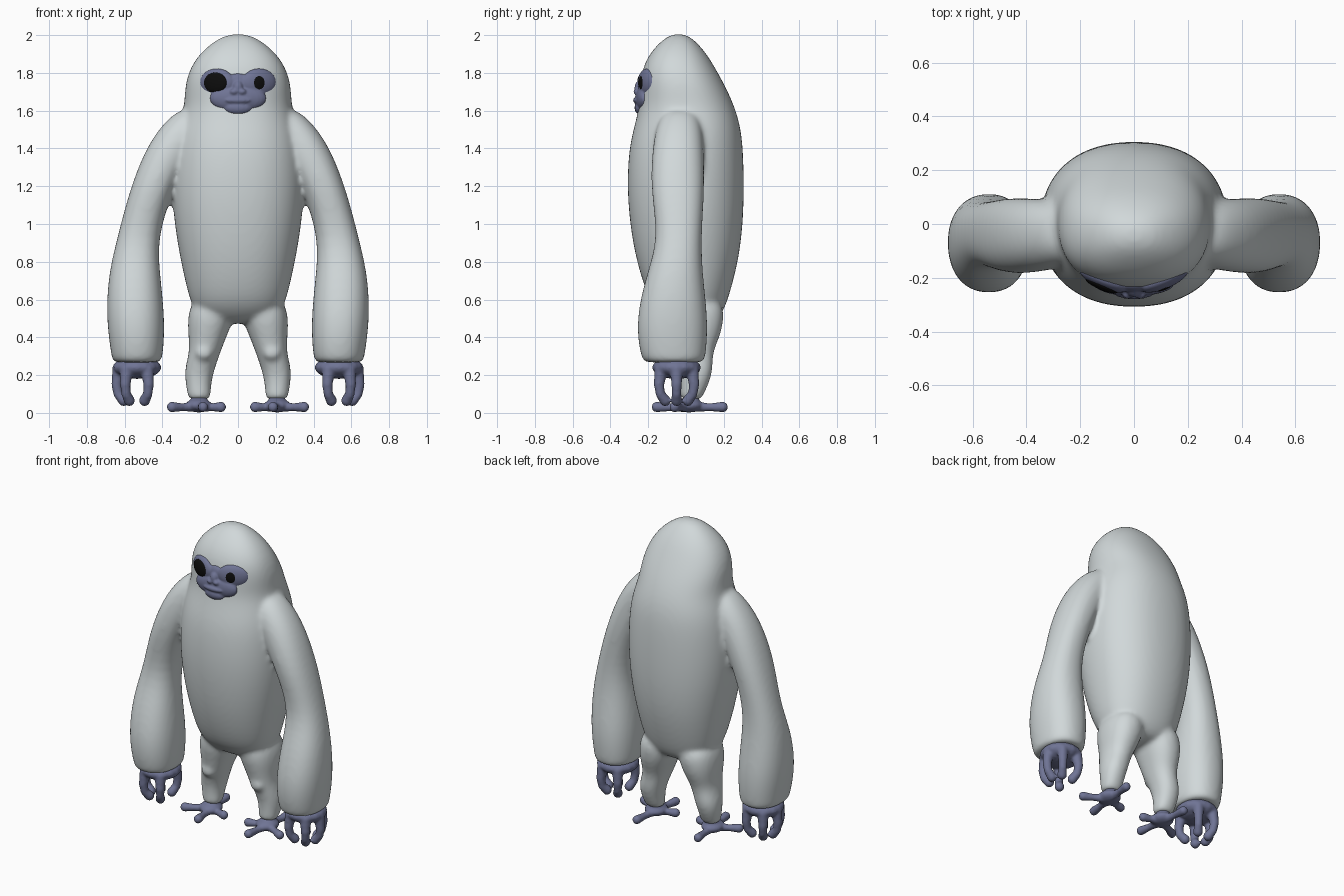
import bpy, bmesh, math
from mathutils import Vector, Matrix

cube = bpy.data.objects.get("Cube")
if cube:
    bpy.data.objects.remove(cube, do_unlink=True)


def material(name, rgb):
    m = bpy.data.materials.new(name)
    m.use_nodes = True
    m.diffuse_color = (*rgb, 1)
    bsdf = m.node_tree.nodes["Principled BSDF"]
    bsdf.inputs["Base Color"].default_value = (*rgb, 1)
    bsdf.inputs["Roughness"].default_value = 0.8
    return m


FUR = material("pale_grey_fur", (0.64, 0.69, 0.70))
SKIN = material("slate_blue_skin", (0.16, 0.175, 0.30))
BLACK = material("eye_black", (0.004, 0.004, 0.004))


def loft(bm, rings, side=1, n=24, power=2.25):
    """Stack of rounded horizontal rings: (z, centre x, half width, front y, back y)."""
    loops = []
    for z, cx, rx, y0, y1 in rings:
        loop = []
        for i in range(n):
            a = math.tau * i / n
            c, s = math.cos(a), math.sin(a)
            px = math.copysign(abs(c) ** (2 / power), c) * rx
            py = math.copysign(abs(s) ** (2 / power), s) * (y1 - y0) / 2
            loop.append(bm.verts.new((side * (cx + px), (y0 + y1) / 2 + py, z)))
        loops.append(loop)
    for a, b in zip(loops, loops[1:]):
        for i in range(n):
            j = (i + 1) % n
            bm.faces.new((a[i], a[j], b[j], b[i]))
    bm.faces.new(loops[0])
    bm.faces.new(loops[-1])


def blob(bm, centre, radii, turn=0, seg=16):
    m = (Matrix.Translation(centre) @ Matrix.Rotation(turn, 4, "Z")
         @ Matrix.Diagonal((*radii, 1)))
    bmesh.ops.create_uvsphere(bm, u_segments=seg, v_segments=seg // 2 + 2, radius=1, matrix=m)


def digit(bm, points):
    """Chain of close balls along a path of (x, y, z, radius)."""
    for a, b in zip(points, points[1:]):
        a, b = Vector(a), Vector(b)
        for k in range(9):
            p = a.lerp(b, k / 8)
            blob(bm, p[:3], (p[3],) * 3, seg=12)


def finish(bm, name, mat, voxel=0, smooth=0, subdivide=False):
    bmesh.ops.recalc_face_normals(bm, faces=bm.faces)
    for f in bm.faces:
        f.smooth = True
    me = bpy.data.meshes.new(name)
    bm.to_mesh(me)
    bm.free()
    me.materials.append(mat)
    ob = bpy.data.objects.new(name, me)
    bpy.context.scene.collection.objects.link(ob)
    if subdivide:
        ob.modifiers.new("round", "SUBSURF").levels = 2
        ob.modifiers["round"].render_levels = 2
    if voxel:
        r = ob.modifiers.new("fuse", "REMESH")
        r.mode = "VOXEL"
        r.voxel_size = voxel
        r.use_smooth_shade = True
    if smooth:
        s = ob.modifiers.new("blend", "SMOOTH")
        s.factor = 0.5
        s.iterations = smooth
    return ob


# Furry body: torso with head, two arms, two legs, fused together
TORSO = [
    (0.47, 0, 0.15, -0.06, 0.14), (0.52, 0, 0.22, -0.13, 0.19),
    (0.60, 0, 0.26, -0.20, 0.225), (0.80, 0, 0.305, -0.265, 0.28),
    (1.00, 0, 0.34, -0.30, 0.305), (1.20, 0, 0.355, -0.315, 0.31),
    (1.40, 0, 0.345, -0.305, 0.305), (1.52, 0, 0.32, -0.275, 0.29),
    (1.62, 0, 0.285, -0.25, 0.26), (1.72, 0, 0.285, -0.245, 0.215),
    (1.82, 0, 0.26, -0.235, 0.16), (1.91, 0, 0.20, -0.19, 0.105),
    (1.98, 0, 0.11, -0.12, 0.04), (2.006, 0, 0.04, -0.07, -0.01),
]
ARM = [
    (1.62, 0.20, 0.10, -0.11, 0.05), (1.53, 0.27, 0.13, -0.155, 0.085),
    (1.40, 0.36, 0.13, -0.18, 0.095), (1.18, 0.46, 0.115, -0.19, 0.10),
    (0.92, 0.535, 0.107, -0.145, 0.08), (0.72, 0.55, 0.14, -0.215, 0.09),
    (0.50, 0.542, 0.156, -0.265, 0.118), (0.34, 0.535, 0.142, -0.25, 0.11),
    (0.28, 0.535, 0.132, -0.23, 0.10), (0.265, 0.535, 0.12, -0.22, 0.09),
]
LEG = [
    (0.62, 0.13, 0.11, -0.11, 0.19), (0.50, 0.145, 0.125, -0.12, 0.205),
    (0.40, 0.162, 0.10, -0.09, 0.18), (0.32, 0.175, 0.082, -0.075, 0.14),
    (0.23, 0.205, 0.08, -0.04, 0.145), (0.15, 0.21, 0.067, -0.03, 0.12),
    (0.09, 0.205, 0.062, -0.03, 0.09), (0.07, 0.205, 0.055, -0.025, 0.08),
]
body = bmesh.new()
loft(body, TORSO)
for side in (1, -1):
    loft(body, ARM, side)
    loft(body, LEG, side)
    blob(body, (side * 0.18, -0.05, 0.32), (0.05, 0.04, 0.045))  # kneecap
finish(body, "furry_body", FUR, 0.013, 10, True)

for side, label in ((1, "left"), (-1, "right")):
    # Hand: palm under the sleeve with curled fingers around the rim
    hand = bmesh.new()
    blob(hand, (side * 0.535, -0.05, 0.24), (0.13, 0.13, 0.06))
    for deg in (-125, -55, 0, 55, 125):
        c, s = math.cos(math.radians(deg)), math.sin(math.radians(deg))
        path = [(0.095, 0.23, 0.036), (0.108, 0.15, 0.028),
                (0.10, 0.10, 0.025), (0.07, 0.065, 0.03)]
        digit(hand, [(side * (0.535 + r * c), -0.05 + r * s * 1.05, z, w) for r, z, w in path])
    finish(hand, label + "_hand", SKIN, 0.008, 4)

    # Foot: small ankle pad with splayed toes
    foot = bmesh.new()
    blob(foot, (side * 0.208, 0.015, 0.04), (0.07, 0.075, 0.038))
    digit(foot, [(side * 0.206, 0.025, 0.05, 0.045), (side * 0.206, 0.028, 0.085, 0.042)])
    for x, y in ((0.35, -0.06), (0.185, -0.155), (0.09, -0.02), (0.225, 0.195)):
        mx, my = 0.208 + (x - 0.208) * 0.6, 0.015 + (y - 0.015) * 0.6
        digit(foot, [(side * 0.208, 0.015, 0.035, 0.032), (side * mx, my, 0.03, 0.021),
                     (side * x, y, 0.031, 0.028)])
    finish(foot, label + "_foot", SKIN, 0.008, 4)

# Face mask: eye patches, bridge, nose, muzzle and lips
face = bmesh.new()
for side in (1, -1):
    blob(face, (side * 0.112, -0.205, 1.748), (0.098, 0.036, 0.076), side * 0.4, 24)
    blob(face, (side * 0.022, -0.262, 1.70), (0.022, 0.016, 0.016))
blob(face, (0, -0.222, 1.75), (0.07, 0.03, 0.05))
blob(face, (0, -0.245, 1.72), (0.028, 0.028, 0.04))
blob(face, (0, -0.222, 1.665), (0.15, 0.046, 0.075), seg=24)
blob(face, (0, -0.245, 1.655), (0.085, 0.036, 0.022))
blob(face, (0, -0.238, 1.615), (0.075, 0.035, 0.038))
finish(face, "face_mask", SKIN, 0.006, 3)

# Eyes: flat dark discs, the right one larger
for label, x, rx, rz in (("left", 0.112, 0.044, 0.044), ("right", -0.12, 0.066, 0.054)):
    eye = bmesh.new()
    blob(eye, (x, -0.228, 1.748), (rx, 0.017, rz), math.copysign(0.4, x), 24)
    finish(eye, label + "_eye", BLACK)
